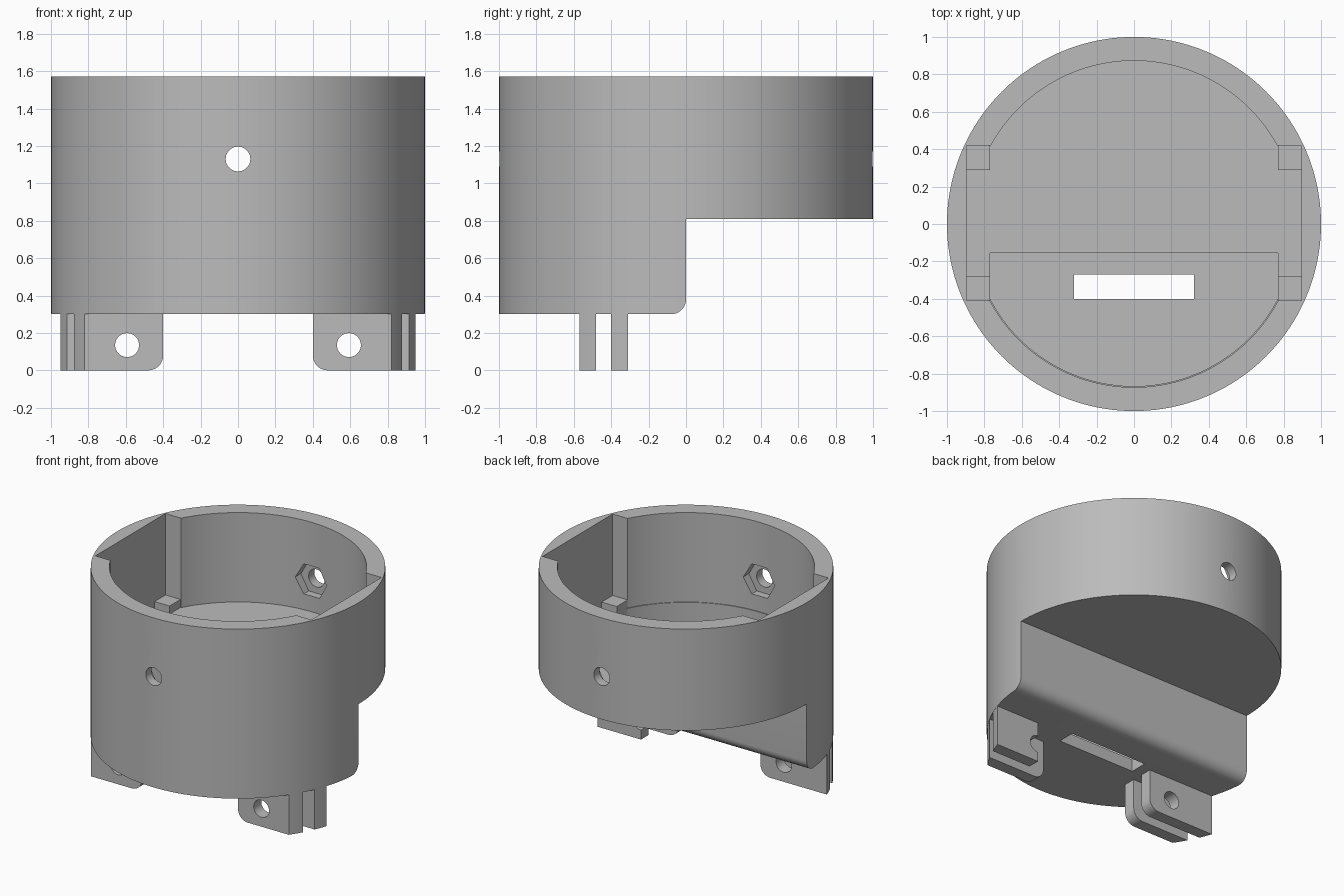
import bpy
import bmesh
from math import cos, sin, pi, radians, asin

scene = bpy.context.scene
if "Cube" in bpy.data.objects:
    bpy.data.objects.remove(bpy.data.objects["Cube"], do_unlink=True)

grey = bpy.data.materials.new("plain grey")
grey.use_nodes = True
GREY = (0.5, 0.5, 0.5, 1)
grey.diffuse_color = GREY
grey.node_tree.nodes["Principled BSDF"].inputs["Base Color"].default_value = GREY


def arc(cx, cy, r, a0, a1, n):
    """Points along an arc, both ends included, angles in radians."""
    steps = [a0 + (a1 - a0) * i / n for i in range(n + 1)]
    return [(cx + r * cos(a), cy + r * sin(a)) for a in steps]


def circle(cx, cy, r, n):
    return arc(cx, cy, r, 0, 2 * pi, n)[:-1]


def rect(a0, a1, b0, b1):
    return [(a0, b0), (a1, b0), (a1, b1), (a0, b1)]


def prism(name, outline, axis, lo, hi):
    """Extrude a 2D outline along one axis from lo to hi."""
    place = {"x": lambda a, b, h: (h, a, b),
             "y": lambda a, b, h: (a, h, b),
             "z": lambda a, b, h: (a, b, h)}[axis]
    bm = bmesh.new()
    low = [bm.verts.new(place(a, b, lo)) for a, b in outline]
    high = [bm.verts.new(place(a, b, hi)) for a, b in outline]
    bm.faces.new(low)
    bm.faces.new(high)
    for i in range(len(low)):
        j = (i + 1) % len(low)
        bm.faces.new((low[i], low[j], high[j], high[i]))
    bmesh.ops.recalc_face_normals(bm, faces=bm.faces)
    mesh = bpy.data.meshes.new(name)
    bm.to_mesh(mesh)
    bm.free()
    mesh.materials.append(grey)
    obj = bpy.data.objects.new(name, mesh)
    scene.collection.objects.link(obj)
    return obj


def activate(obj):
    bpy.ops.object.select_all(action="DESELECT")
    obj.select_set(True)
    bpy.context.view_layer.objects.active = obj


def combine(obj, tool, operation="DIFFERENCE"):
    """Apply a boolean and throw the tool away."""
    activate(obj)
    mod = obj.modifiers.new("cut", "BOOLEAN")
    mod.operation = operation
    mod.solver = "EXACT"
    mod.object = tool
    bpy.ops.object.modifier_apply(modifier=mod.name)
    bpy.data.objects.remove(tool, do_unlink=True)


def smooth(obj):
    activate(obj)
    bpy.ops.object.shade_smooth_by_angle(angle=radians(30))


TOP, STEP, BASE = 1.57, 0.81, 0.30
FLOOR, LOW_FLOOR = 0.90, 0.39
BORE, SIDE, INNER = 0.873, 0.895, 0.77
FRONT, BACK = -0.41, 0.42

# Housing: a drum whose rear lower half is cut away, with a rounded lower edge
housing = prism("housing", circle(0, 0, 1, 160), "z", BASE, TOP)
step = arc(-0.08, BASE + 0.08, 0.08, -pi / 2, 0, 10)
step += [(0, STEP), (1.2, STEP), (1.2, 0.1), (-0.08, 0.1)]
combine(housing, prism("step_cutter", step, "x", -1.2, 1.2))

# Upper bore with flat-sided pockets left and right
combine(housing, prism("bore_cutter", circle(0, 0, BORE, 160), "z", FLOOR, 1.8))
combine(housing, prism("pocket_cutter", rect(-SIDE, SIDE, FRONT, BACK), "z", FLOOR, 1.8))

# Deeper well in the front half and a slot through its floor
r_well = 0.867
edge = asin(INNER / r_well)
well = [(-INNER, -0.155)] + arc(0, 0, r_well, -pi / 2 - edge, -pi / 2 + edge, 60)
well.append((INNER, -0.155))
combine(housing, prism("well_cutter", well, "z", LOW_FLOOR, 1.2))
combine(housing, prism("slot_cutter", rect(-0.32, 0.32, -0.40, -0.27), "z", 0.1, 0.6))

# Screw holes front and back, with hexagonal nut recesses on the inside
combine(housing, prism("screw_cutter", circle(0, 1.13, 0.066, 40), "y", -1.2, 1.2))
combine(housing, prism("nut_cutter", circle(0, 1.13, 0.13, 6), "y", -0.93, 0.93))
smooth(housing)

# Small support blocks in the pocket corners
for side, sx in (("left", 1), ("right", -1)):
    for end, y0, y1 in (("front", FRONT, -0.28), ("back", 0.29, BACK)):
        x0, x1 = sorted((sx * INNER, sx * SIDE))
        prism(f"{end}_{side}_support", rect(x0, x1, y0, y1), "z", FLOOR - 0.03, 0.96)

# Pairs of hinge lugs under the base, trimmed to the drum's outline
for side, sx in (("left", 1), ("right", -1)):
    for end, y0, y1 in (("front", -0.57, -0.48), ("back", -0.40, -0.31)):
        if (side, end) == ("left", "back"):
            shape = rect(0.59, 1.1, 0, BASE + 0.04)
        else:
            shape = arc(0.48, 0.08, 0.08, pi, 1.5 * pi, 10)
            shape += [(1.1, 0), (1.1, BASE + 0.04), (0.40, BASE + 0.04)]
        lug = prism(f"{end}_{side}_lug", [(sx * x, z) for x, z in shape], "y", y0, y1)
        combine(lug, prism("trim", circle(0, 0, 0.999, 160), "z", -0.2, 0.6), "INTERSECT")
        combine(lug, prism("pin_cutter", circle(sx * 0.593, 0.135, 0.064, 40), "y", -0.8, -0.1))
        smooth(lug)
